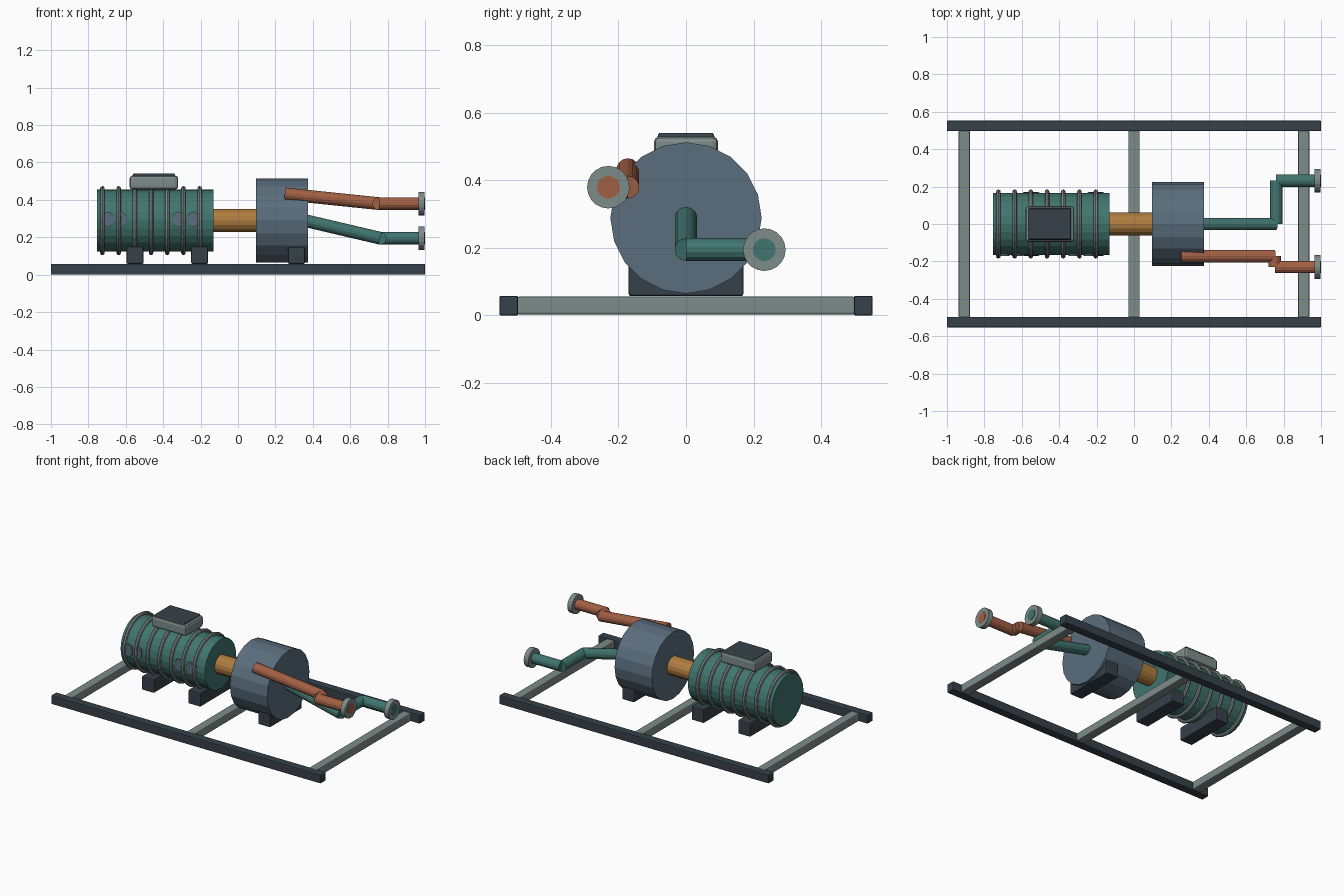
import bpy
from math import pi
from mathutils import Vector

cube = bpy.data.objects.get("Cube")
if cube:
    bpy.data.objects.remove(cube, do_unlink=True)


def material(name, r, g, b):
    """Flat colour given as display values, stored linear."""
    col = [(c / 255) ** 2.2 for c in (r, g, b)] + [1]
    m = bpy.data.materials.new(name)
    m.use_nodes = True
    m.diffuse_color = col
    m.node_tree.nodes["Principled BSDF"].inputs["Base Color"].default_value = col
    return m


DARK = material("dark steel", 57, 67, 75)
GREY = material("grey steel", 124, 139, 136)
GREEN = material("motor green", 67, 116, 110)
SLATE = material("slate blue", 91, 109, 124)
BRASS = material("brass", 174, 124, 66)
COPPER = material("copper", 160, 96, 70)


def finish(name, mat, bevel=0):
    ob = bpy.context.object
    ob.name = name
    ob.data.materials.append(mat)
    if bevel:
        mod = ob.modifiers.new("edge", "BEVEL")
        mod.width = bevel
        mod.segments = 2
    return ob


def box(name, lo, hi, mat, bevel=0.005):
    lo, hi = Vector(lo), Vector(hi)
    bpy.ops.mesh.primitive_cube_add(size=1, location=(lo + hi) / 2)
    ob = bpy.context.object
    for v in ob.data.vertices:
        v.co *= hi - lo
    return finish(name, mat, bevel)


def rod(name, a, b, radius, mat, sides=14):
    """Cylinder running from point a to point b."""
    a, b = Vector(a), Vector(b)
    bpy.ops.mesh.primitive_cylinder_add(vertices=sides, radius=radius,
                                        depth=(b - a).length, location=(a + b) / 2)
    ob = bpy.context.object
    ob.rotation_euler = (b - a).to_track_quat("Z", "Y").to_euler()
    return finish(name, mat)


AXIS = 0.289  # height of the drive line

# Base frame
for side, y in (("front", -0.525), ("back", 0.525)):
    box(f"{side}_rail", (-1, y - 0.028, 0), (1, y + 0.028, 0.058), DARK)
for i, x in enumerate((-0.907, 0, 0.907)):
    box(f"cross_member_{i + 1}", (x - 0.03, -0.5, 0.003), (x + 0.03, 0.5, 0.056), GREY, 0.006)

# Motor with cooling rings
rod("motor_body", (-0.755, 0, AXIS), (-0.13, 0, AXIS), 0.166, GREEN, 24)
for i in range(7):
    bpy.ops.mesh.primitive_torus_add(
        location=(-0.725 + i * 0.0867, 0, AXIS), rotation=(0, pi / 2, 0),
        major_radius=0.173, minor_radius=0.012, major_segments=24, minor_segments=8)
    finish(f"cooling_ring_{i + 1}", GREY)

# Round covers on the front of the motor
for i, x in enumerate((-0.695, -0.625, -0.322, -0.24)):
    cover = rod(f"motor_cover_{i + 1}", (x, -0.12, 0.295), (x, -0.171, 0.295), 0.042, SLATE, 12)
    cover.scale.x = 0.7

# Terminal box and its tapered lid
box("terminal_box", (-0.58, -0.095, 0.455), (-0.32, 0.095, 0.53), GREY, 0.016)
lid = box("terminal_box_lid", (-0.568, -0.088, 0.52), (-0.332, 0.088, 0.541), DARK, 0.004)
for v in lid.data.vertices:
    if v.co.z > 0:
        v.co.x *= 0.93
        v.co.y *= 0.91

# Feet
for name, x in (("motor_foot_rear", -0.55), ("motor_foot_front", -0.205), ("pump_foot", 0.312)):
    box(name, (x - 0.045, -0.17, 0.058), (x + 0.045, 0.17, 0.15), DARK, 0.006)

# Coupling and pump casing
rod("coupling", (-0.14, 0, AXIS), (0.11, 0, AXIS), 0.062, BRASS, 16)
rod("pump_casing", (0.097, 0, AXIS), (0.373, 0, AXIS), 0.224, SLATE, 20)


def pipe(name, points, mat):
    """Straight pipe pieces through the points, ending in a flange."""
    for i, (a, b) in enumerate(zip(points, points[1:])):
        rod(f"{name}_pipe_{i + 1}", a, b, 0.034, mat)
    end = Vector(points[-1])
    rod(f"{name}_flange", end - Vector((0.036, 0, 0)), end - Vector((0.002, 0, 0)), 0.063, GREY, 20)


pipe("inlet", [(0.36, 0, AXIS), (0.76, 0, 0.195), (0.76, 0.232, 0.195), (1, 0.232, 0.195)], GREEN)
pipe("outlet", [(0.25, -0.172, 0.432), (0.753, -0.172, 0.38),
                (0.753, -0.23, 0.38), (1, -0.23, 0.38)], COPPER)
